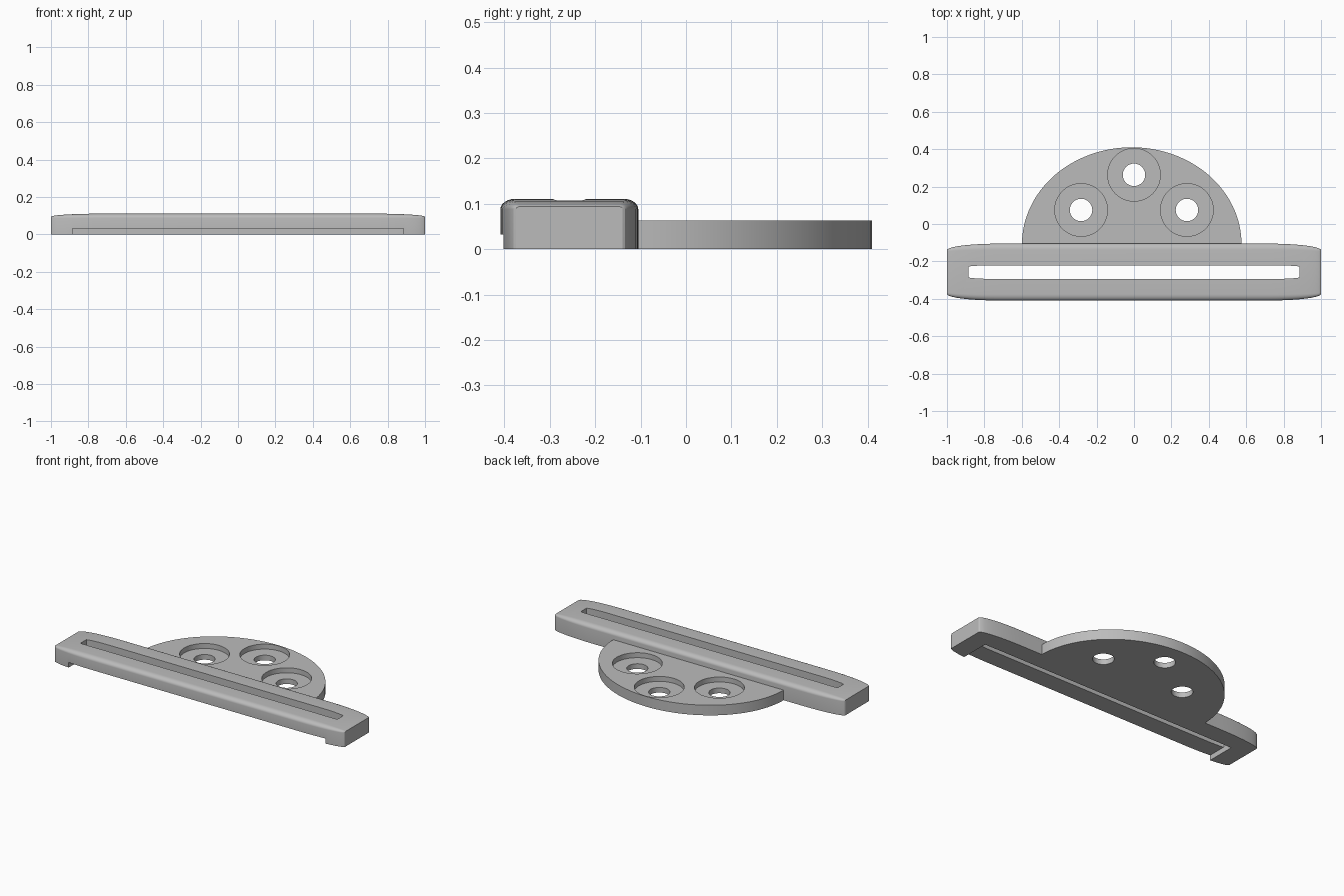
import bpy, bmesh, math

cube = bpy.data.objects.get("Cube")
if cube:
    bpy.data.objects.remove(cube)

grey = bpy.data.materials.new("mid_grey")
grey.use_nodes = True
grey.diffuse_color = (0.5, 0.5, 0.5, 1)
grey.node_tree.nodes["Principled BSDF"].inputs["Base Color"].default_value = (0.5, 0.5, 0.5, 1)


def loft(name, rings):
    """Skin a list of equal-length closed rings and cap both ends."""
    bm = bmesh.new()
    loops = [[bm.verts.new(p) for p in ring] for ring in rings]
    n = len(loops[0])
    for a, b in zip(loops, loops[1:]):
        for i in range(n):
            j = (i + 1) % n
            bm.faces.new((a[i], a[j], b[j], b[i]))
    bm.faces.new(loops[0])
    bm.faces.new(loops[-1])
    bmesh.ops.recalc_face_normals(bm, faces=bm.faces)
    mesh = bpy.data.meshes.new(name)
    bm.to_mesh(mesh)
    bm.free()
    obj = bpy.data.objects.new(name, mesh)
    bpy.context.collection.objects.link(obj)
    mesh.materials.append(grey)
    return obj


def prism(name, outline, z0, z1):
    return loft(name, [[(x, y, z) for x, y in outline] for z in (z0, z1)])


def circle(cx, cy, r, n=48):
    return [(cx + r * math.cos(2 * math.pi * i / n),
             cy + r * math.sin(2 * math.pi * i / n)) for i in range(n)]


def cut(obj, cutter):
    mod = obj.modifiers.new("cut", 'BOOLEAN')
    mod.operation = 'DIFFERENCE'
    mod.solver = 'EXACT'
    mod.object = cutter
    bpy.context.view_layer.objects.active = obj
    bpy.ops.object.modifier_apply(modifier=mod.name)
    bpy.data.objects.remove(cutter)


def smooth(obj):
    bpy.ops.object.select_all(action='DESELECT')
    obj.select_set(True)
    bpy.context.view_layer.objects.active = obj
    bpy.ops.object.shade_smooth_by_angle(angle=math.radians(30))


# Strap bar: rounded top edges, narrowing and dropping towards both ends
BAR_Y = -0.257


def bar_section(x):
    t = max(0, (abs(x) - 0.72) / 0.28)
    ease = math.sqrt(max(0, 1 - t * t))
    half = 0.117 + 0.035 * ease
    top = 0.094 + 0.017 * ease
    r = 0.008 + 0.025 * ease
    rz = r * 0.7
    arc = [(half - r + r * math.cos(a), top - rz + rz * math.sin(a))
           for a in (math.pi / 2 * i / 6 for i in range(7))]
    right = [(half, 0)] + arc
    left = [(-y, z) for y, z in reversed(right)]
    return [(x, BAR_Y + y, z) for y, z in right + left]


steps = [0.72 + 0.28 * math.sin(math.pi / 2 * i / 10) for i in range(11)]
stations = [-x for x in reversed(steps)] + steps
bar = loft("strap_bar", [bar_section(x) for x in stations])

# Through slot with slightly narrowed ends, and the recess under the front lip
corner = [(0.885, 0.028), (0.87, 0.032), (0.8, 0.036)]
upper = corner + [(-x, y) for x, y in reversed(corner)]
slot = upper + [(x, -y) for x, y in reversed(upper)]
cut(bar, prism("slot_cutter", [(x, BAR_Y + y) for x, y in slot], -0.1, 0.3))
recess = [(-0.885, -0.5), (0.885, -0.5), (0.885, -0.222), (-0.885, -0.222)]
cut(bar, prism("recess_cutter", recess, -0.1, 0.032))
smooth(bar)

# Half-round mounting plate
N = 64
plate_outline = [(-0.012 + 0.587 * math.cos(math.pi * i / N),
                  -0.108 + 0.518 * math.sin(math.pi * i / N)) for i in range(N + 1)]
plate = prism("mounting_plate", plate_outline, 0, 0.063)

# Counterbored screw holes
for cx, cy in ((-0.283, 0.075), (0, 0.263), (0.283, 0.075)):
    cut(plate, prism("bore_cutter", circle(cx, cy, 0.141), 0.032, 0.2))
    cut(plate, prism("hole_cutter", circle(cx, cy, 0.06), -0.1, 0.2))
smooth(plate)
